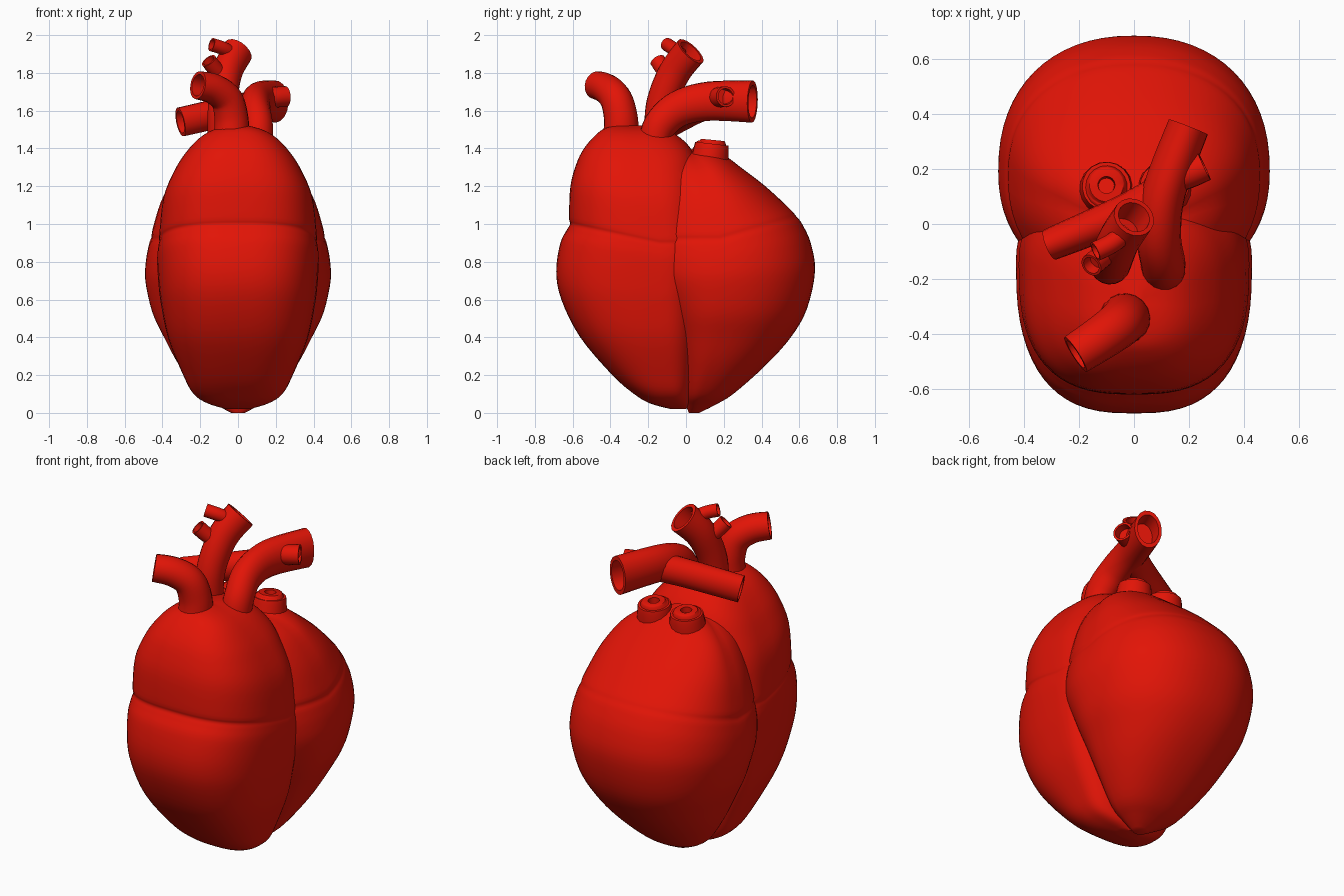
import bpy, bmesh, math
from mathutils import Vector

red = bpy.data.materials.new("red")
red.diffuse_color = (0.76, 0.007, 0.002, 1)


def smooth(o, angle=40):
    bpy.ops.object.select_all(action='DESELECT')
    bpy.context.view_layer.objects.active = o
    o.select_set(True)
    bpy.ops.object.shade_smooth_by_angle(angle=math.radians(angle))


def loft(name, rings):
    bm = bmesh.new()
    vs = [[bm.verts.new(p) for p in r] for r in rings]
    n = len(vs[0])
    for a, b in zip(vs, vs[1:]):
        for i in range(n):
            j = (i + 1) % n
            bm.faces.new((a[i], a[j], b[j], b[i]))
    bm.faces.new(vs[0])
    bm.faces.new(vs[-1])
    bmesh.ops.recalc_face_normals(bm, faces=bm.faces)
    me = bpy.data.meshes.new(name)
    bm.to_mesh(me)
    bm.free()
    me.materials.append(red)
    o = bpy.data.objects.new(name, me)
    bpy.context.collection.objects.link(o)
    return o


def spline(pts, sub):
    # Catmull-Rom through points of any dimension
    out = []
    for i in range(len(pts) - 1):
        p0, p1, p2, p3 = (pts[max(0, min(len(pts) - 1, i + k))] for k in (-1, 0, 1, 2))
        for s in range(sub):
            t = s / sub
            out.append([0.5 * (2*b + (c - a)*t + (2*a - 5*b + 4*c - d)*t*t + (3*b - a - 3*c + d)*t**3)
                        for a, b, c, d in zip(p0, p1, p2, p3)])
    return out + [list(pts[-1])]


def lobe(name, table, sgn, groove, drop, n, seg=64):
    # table rows: height, centre y, outer y, inner y, half width
    rings = []
    for z, c, outer, inner, w in spline(table, 4):
        k = drop * math.exp(-((z - groove) / 0.33) ** 2)
        ring = []
        for i in range(seg):
            a = 2 * math.pi * i / seg
            ca, sa = math.cos(a), math.sin(a)
            x = w * math.copysign(abs(ca) ** (2 / n), ca)
            f = abs(sa) ** (2 / n)
            y = c + ((outer if sa > 0 else inner) - c) * f
            ring.append((x, y, max(0, z - k * (1 - f if sa > 0 else 1))))
        rings.append(ring)
    return loft(name, rings)


def tube(name, pts, r0, r1, depth=0.09, mouth=0.78, squash=1.0, sides=18):
    path = [Vector(p) for p in spline(pts, 5)]
    prev, rings = None, []

    def ring(c, d, r, q):
        u = (nrm - d * nrm.dot(d)).normalized()
        v = d.cross(u)
        h = d.cross(Vector((0, 0, 1))).normalized()
        out = []
        for i in range(sides):
            a = 2 * math.pi * i / sides
            off = (u * math.cos(a) + v * math.sin(a)) * r
            out.append(c + off - h * off.dot(h) * (1 - q))
        return out
    for i, p in enumerate(path):
        t = i / (len(path) - 1)
        d = (path[min(i + 1, len(path) - 1)] - path[max(i - 1, 0)]).normalized()
        nrm = d.orthogonal().normalized() if prev is None else prev.rotation_difference(d) @ nrm
        prev = d
        rings.append(ring(p, d, r0 + (r1 - r0) * t, 1 + (squash - 1) * t))
    # hollow mouth
    rings.append(ring(path[-1], prev, r1 * mouth, squash))
    rings.append(ring(path[-1] - prev * depth, prev, r1 * mouth * 0.9, squash))
    o = loft(name, rings)
    smooth(o, 45)
    return o


# front half of the heart
front = lobe("heart_body", [
    (0.02, -0.04, -0.08, 0.00, 0.06),
    (0.05, -0.07, -0.19, 0.02, 0.16),
    (0.10, -0.09, -0.275, 0.03, 0.235),
    (0.20, -0.11, -0.39, 0.05, 0.29),
    (0.40, -0.13, -0.56, 0.07, 0.37),
    (0.60, -0.14, -0.66, 0.08, 0.408),
    (0.75, -0.14, -0.687, 0.09, 0.422),
    (0.90, -0.14, -0.665, 0.10, 0.428),
    (0.97, -0.14, -0.63, 0.10, 0.422),
    (1.00, -0.14, -0.614, 0.10, 0.416),
    (1.04, -0.15, -0.619, 0.10, 0.417),
    (1.20, -0.18, -0.612, 0.09, 0.395),
    (1.32, -0.21, -0.58, 0.07, 0.335),
    (1.40, -0.23, -0.54, 0.04, 0.275),
    (1.47, -0.26, -0.48, -0.03, 0.20),
    (1.51, -0.27, -0.42, -0.12, 0.12),
    (1.53, -0.28, -0.31, -0.25, 0.02)], -1, 1.0, 0.10, 2.7)

# rear half of the heart
rear = lobe("rear_half", [
    (0.0, 0.04, 0.07, 0.015, 0.035),
    (0.04, 0.06, 0.15, 0.00, 0.11),
    (0.10, 0.08, 0.25, -0.02, 0.20),
    (0.25, 0.13, 0.42, -0.05, 0.31),
    (0.40, 0.16, 0.555, -0.09, 0.39),
    (0.55, 0.18, 0.64, -0.14, 0.455),
    (0.75, 0.19, 0.683, -0.22, 0.49),
    (0.90, 0.19, 0.66, -0.25, 0.488),
    (1.00, 0.18, 0.615, -0.25, 0.472),
    (1.04, 0.18, 0.584, -0.25, 0.458),
    (1.08, 0.17, 0.55, -0.25, 0.453),
    (1.20, 0.14, 0.42, -0.22, 0.41),
    (1.30, 0.11, 0.29, -0.20, 0.34),
    (1.36, 0.08, 0.21, -0.16, 0.265),
    (1.40, 0.04, 0.13, -0.10, 0.17),
    (1.42, 0.03, 0.05, 0.0, 0.04)], 1, 1.04, 0.12, 2.25)

# join both halves into one skin with a sharp crease between them
mod = front.modifiers.new("union", 'BOOLEAN')
mod.operation = 'UNION'
mod.solver = 'EXACT'
mod.object = rear
bpy.context.view_layer.objects.active = front
bpy.ops.object.modifier_apply(modifier=mod.name)
bpy.data.objects.remove(rear, do_unlink=True)
smooth(front, 35)

# front vessel
tube("front_vessel", [(-0.035, -0.345, 1.46), (-0.035, -0.345, 1.56), (-0.06, -0.37, 1.66),
                      (-0.13, -0.42, 1.715), (-0.212, -0.473, 1.735)], 0.095, 0.075)

# middle vessel with two small branches
tube("middle_vessel", [(-0.085, -0.14, 1.42), (-0.085, -0.14, 1.58), (-0.075, -0.11, 1.70),
                       (-0.05, -0.05, 1.82), (0.0, 0.025, 1.915)], 0.075, 0.09, squash=0.85)
tube("upper_branch", [(-0.03, -0.03, 1.90), (-0.08, -0.07, 1.93), (-0.14, -0.10, 1.95)], 0.036, 0.036, 0.04)
tube("lower_branch", [(-0.06, -0.07, 1.76), (-0.12, -0.12, 1.82), (-0.155, -0.15, 1.865)], 0.042, 0.042, 0.04)

# rear-reaching vessel with cross arm and side stub
tube("rear_vessel", [(0.105, -0.17, 1.42), (0.105, -0.14, 1.52), (0.09, -0.04, 1.61),
                     (0.11, 0.12, 1.65), (0.197, 0.352, 1.648)], 0.08, 0.112, squash=0.68)
tube("cross_arm", [(0.10, 0.10, 1.63), (-0.04, 0.035, 1.60), (-0.305, -0.075, 1.54)],
     0.08, 0.078, squash=0.75)
tube("side_stub", [(0.15, 0.17, 1.67), (0.20, 0.185, 1.672), (0.255, 0.21, 1.675)], 0.055, 0.055, 0.04)

# pair of short rounded rear nubs
for side, x in (("left", -0.1), ("right", 0.11)):
    tube(side + "_nub", [(x, 0.115, 1.28, 0)[:3], (x, 0.13, 1.37), (x, 0.137, 1.425)],
         0.105, 0.088, 0.05, mouth=0.4)
    tube(side + "_nub_lip", [(x, 0.135, 1.41), (x, 0.14, 1.428), (x, 0.142, 1.445)],
         0.085, 0.062, 0.05, mouth=0.5)
